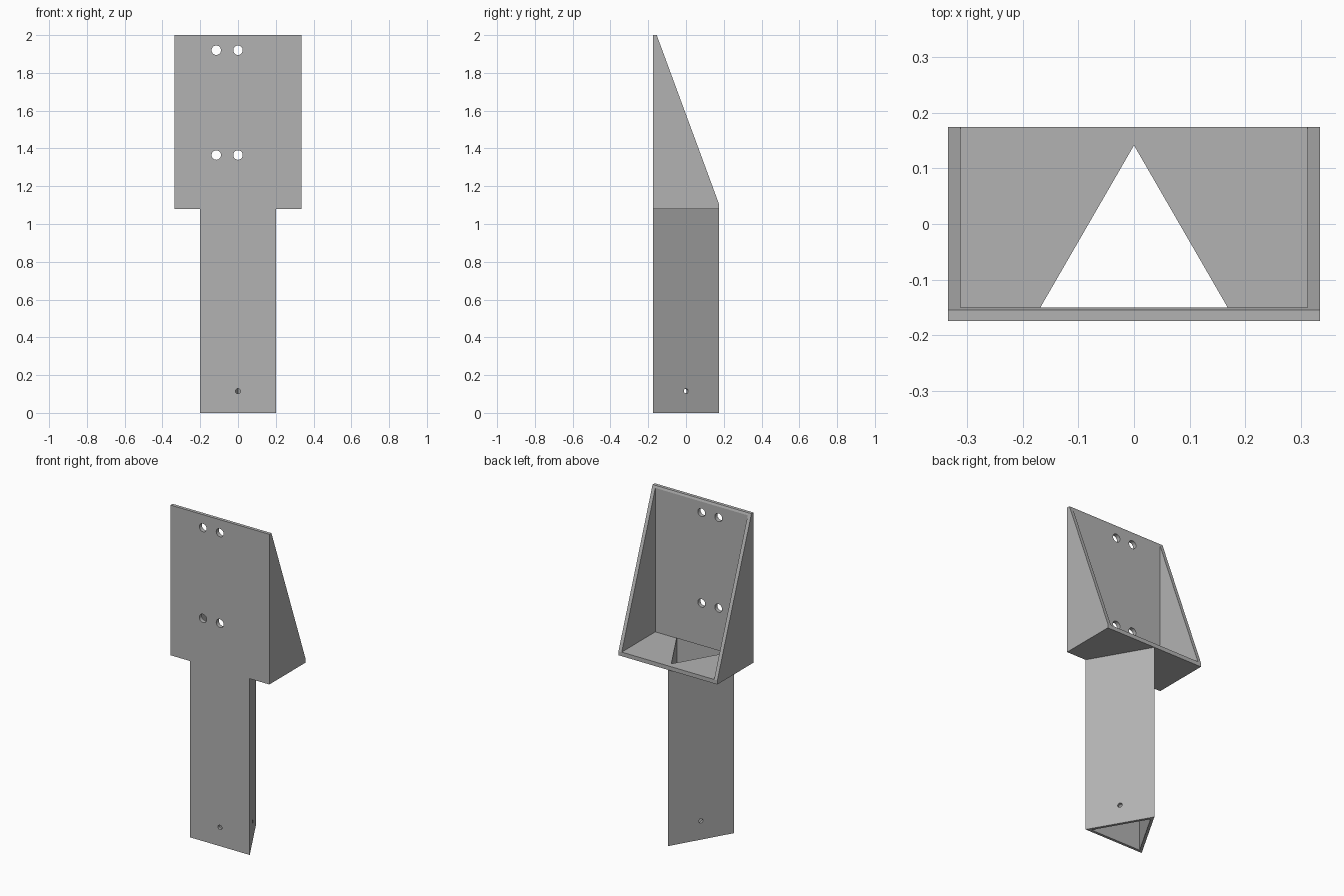
import bpy, bmesh
from math import pi, cos, sin
from mathutils import Matrix, Vector

cube = bpy.data.objects.get("Cube")
if cube:
    bpy.data.objects.remove(cube, do_unlink=True)

grey = bpy.data.materials.new("plain grey")
grey.use_nodes = True
colour = (0.45, 0.45, 0.45, 1)
grey.diffuse_color = colour
grey.node_tree.nodes["Principled BSDF"].inputs["Base Color"].default_value = colour

HALF_W, FRONT, BACK = 0.335, -0.175, 0.175
HEAD_Z, TOP, PLATE, SIDE = 1.08, 2.0, 0.025, 0.022
STEM_HALF, WALL = 0.202, 0.0165


def prism(name, points, depth):
    """Extrude a closed 3D outline along a vector."""
    bm = bmesh.new()
    face = bm.faces.new([bm.verts.new(p) for p in points])
    grown = bmesh.ops.extrude_face_region(bm, geom=[face])["geom"]
    bmesh.ops.translate(bm, vec=depth, verts=[v for v in grown if isinstance(v, bmesh.types.BMVert)])
    bmesh.ops.recalc_face_normals(bm, faces=bm.faces)
    return finish(name, bm)


def rod(name, centre, direction, radius, length):
    """Round cutter centred on a point."""
    bm = bmesh.new()
    turn = Vector(direction).to_track_quat("Z", "Y").to_matrix().to_4x4()
    bmesh.ops.create_cone(bm, cap_ends=True, segments=32, radius1=radius, radius2=radius,
                          depth=length, matrix=Matrix.Translation(centre) @ turn)
    return finish(name, bm)


def finish(name, bm):
    mesh = bpy.data.meshes.new(name)
    bm.to_mesh(mesh)
    bm.free()
    mesh.materials.append(grey)
    obj = bpy.data.objects.new(name, mesh)
    bpy.context.collection.objects.link(obj)
    return obj


def combine(target, tool, operation):
    """Apply a boolean and remove the tool."""
    mod = target.modifiers.new("combine", "BOOLEAN")
    mod.operation, mod.object, mod.solver = operation, tool, "EXACT"
    bpy.context.view_layer.objects.active = target
    bpy.ops.object.modifier_apply(modifier=mod.name)
    bpy.data.objects.remove(tool, do_unlink=True)


def triangle(inset, z):
    """Equilateral stem section, inset by a wall thickness."""
    half = STEM_HALF - inset * 3 ** 0.5
    y = FRONT + inset
    return [(-half, y, z), (half, y, z), (0, y + half * 3 ** 0.5, z)]


# wedge-shaped head, hollowed into a plate, floor and two side webs
floor_top = HEAD_Z + PLATE
outline = [(FRONT, HEAD_Z), (BACK, HEAD_Z), (BACK, floor_top), (FRONT + 0.02, TOP), (FRONT, TOP)]
bracket = prism("bracket", [(-HALF_W, y, z) for y, z in outline], (2 * HALF_W, 0, 0))
inner = HALF_W - SIDE
pocket = [(FRONT + PLATE, floor_top), (1, floor_top), (1, 3), (FRONT + PLATE, 3)]
combine(bracket, prism("pocket_cutter", [(-inner, y, z) for y, z in pocket], (2 * inner, 0, 0)),
        "DIFFERENCE")

# hollow triangular stem, open through the floor of the head
combine(bracket, prism("stem", triangle(0, 0), (0, 0, HEAD_Z + 0.01)), "UNION")
combine(bracket, prism("stem_cutter", triangle(WALL, -0.1), (0, 0, floor_top + 0.1)), "DIFFERENCE")

# mounting holes in the plate
for x in (-0.115, 0):
    for z in (1.365, 1.92):
        combine(bracket, rod("hole_cutter", (x, FRONT, z), (0, 1, 0), 0.025, 0.12), "DIFFERENCE")

# pin hole in the middle of each stem wall
mid_y = FRONT + STEM_HALF / 3 ** 0.5
reach = STEM_HALF / 3 ** 0.5
for angle in (-pi / 2, pi / 6, 5 * pi / 6):
    way = Vector((cos(angle), sin(angle), 0))
    combine(bracket, rod("pin_cutter", Vector((0, mid_y, 0.115)) + way * reach, way, 0.0135, 0.08),
            "DIFFERENCE")
